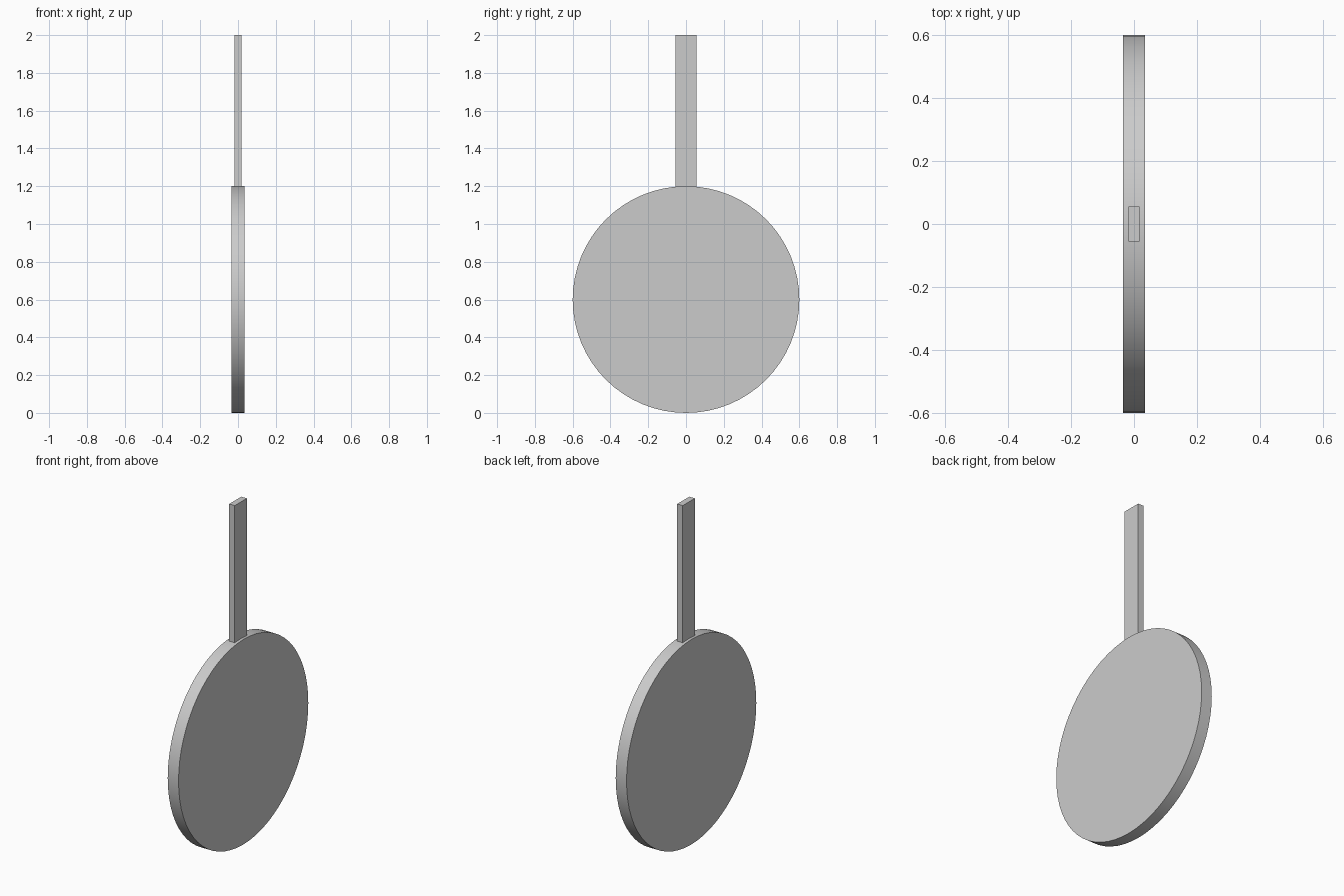
import bpy
import math

if "Cube" in bpy.data.objects:
    bpy.data.objects.remove(bpy.data.objects["Cube"])

# Round paddle disc, axis along x
bpy.ops.mesh.primitive_cylinder_add(vertices=64, radius=0.6, depth=0.07,
                                    location=(0, 0, 0.6),
                                    rotation=(0, math.pi / 2, 0))
disc = bpy.context.object
disc.name = "disc"
bpy.ops.object.transform_apply(location=False, rotation=True, scale=True)
bpy.ops.object.shade_smooth_by_angle(angle=math.radians(30))

# Flat upright handle, its foot sunk just into the rim
bottom, top = 1.195, 2.0
bpy.ops.mesh.primitive_cube_add(size=1, location=(0, 0, (bottom + top) / 2))
handle = bpy.context.object
handle.name = "handle"
handle.scale = (0.036, 0.112, top - bottom)
bpy.ops.object.transform_apply(location=False, rotation=False, scale=True)
